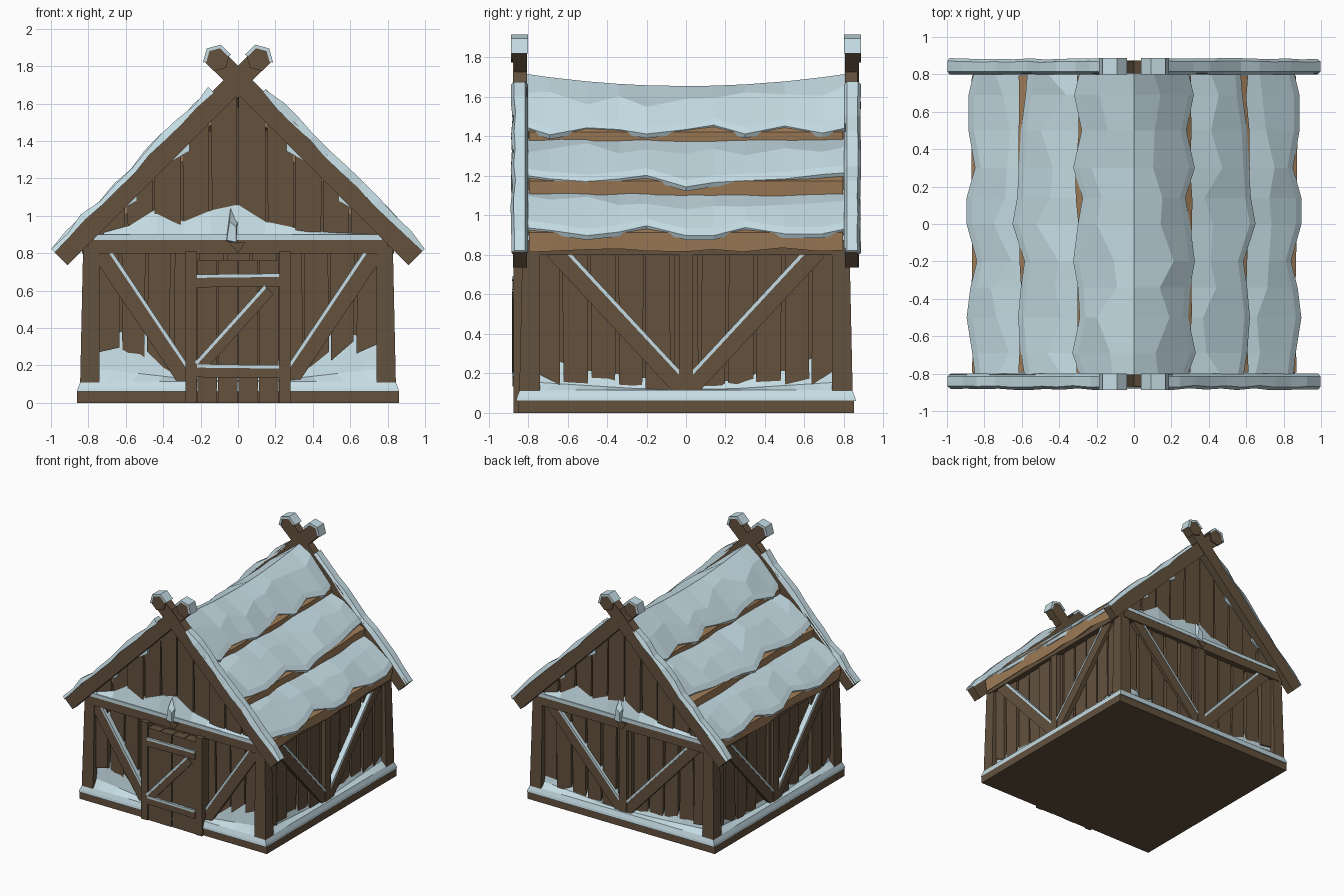
import bpy, bmesh, math, random
from mathutils import Matrix, Vector

if "Cube" in bpy.data.objects:
    bpy.data.objects.remove(bpy.data.objects["Cube"])

random.seed(4)
rnd = random.uniform


def material(name, rgb):
    m = bpy.data.materials.new(name)
    m.diffuse_color = (*rgb, 1)
    m.use_nodes = True
    m.node_tree.nodes["Principled BSDF"].inputs["Base Color"].default_value = m.diffuse_color
    return m


MATS = [material("dark_wood", (0.125, 0.083, 0.048)),
        material("roof_wood", (0.36, 0.21, 0.1)),
        material("snow", (0.56, 0.72, 0.78))]
WOOD, ROOF, SNOW = 0, 1, 2


def finish(name, bm):
    bmesh.ops.recalc_face_normals(bm, faces=bm.faces[:])
    me = bpy.data.meshes.new(name)
    for m in MATS:
        me.materials.append(m)
    bm.to_mesh(me)
    bm.free()
    ob = bpy.data.objects.new(name, me)
    bpy.context.collection.objects.link(ob)
    return ob


def at(wall, u, z, d):
    """Point on a wall: u along it, z up, d outward (0 front, 1 right, 2 back, 3 left)."""
    return Matrix.Rotation(wall * math.pi / 2, 3, 'Z') @ Vector((u, -d, z))


def prisms(name, wall, items):
    """Extruded outlines on a wall; each item is (outline, d_in, d_out, material)."""
    bm = bmesh.new()
    for pts, d0, d1, mat in items:
        a = [bm.verts.new(at(wall, u, z, d0)) for u, z in pts]
        b = [bm.verts.new(at(wall, u, z, d1)) for u, z in pts]
        faces = [bm.faces.new(a), bm.faces.new(b[::-1])]
        n = len(pts)
        faces += [bm.faces.new((a[i], a[(i + 1) % n], b[(i + 1) % n], b[i])) for i in range(n)]
        for f in faces:
            f.material_index = mat
    return finish(name, bm)


def loft(name, rings, mat):
    """Closed solid through a row of equal cross-sections."""
    bm = bmesh.new()
    rows = [[bm.verts.new(p) for p in r] for r in rings]
    n = len(rows[0])
    for a, b in zip(rows, rows[1:]):
        for i in range(n):
            j = (i + 1) % n
            bm.faces.new((a[i], a[j], b[j], b[i]))
    bm.faces.new(rows[0])
    bm.faces.new(rows[-1][::-1])
    for f in bm.faces:
        f.material_index = mat
    return finish(name, bm)


def rect(u0, u1, z0, z1):
    return [(u0, z0), (u1, z0), (u1, z1), (u0, z1)]


def bar(p, q, w0, w1):
    """Outline of a slanted bar, from offset w0 to w1 on its upper side."""
    p, q = Vector(p), Vector(q)
    t = (q - p).normalized()
    n = Vector((-t.y, t.x))
    if n.y < 0:
        n = -n
    return [tuple(v) for v in (p + n * w0, q + n * w0, q + n * w1, p + n * w1)]


def snowy_bar(p, q, w, d0, d1, s=0.014):
    return [(bar(p, q, -w / 2, w / 2), d0, d1, WOOD),
            (bar(p, q, w / 2 - 0.004, w / 2 + s), d0, d1 + 0.003, SNOW)]


def roof_z(u):
    return 1.66 - abs(u) * 0.97


# Plinth and inner body
bm = bmesh.new()
bmesh.ops.create_cube(bm, size=1, matrix=Matrix.Translation((0, 0, 0.031)) @ Matrix.Diagonal((1.72, 1.7, 0.062, 1)))
finish("plinth", bm)
prisms("inner_body", 0, [([(-0.75, 0.05), (0.75, 0.05), (0.75, 0.95), (0, 1.58), (-0.75, 0.95)], -0.75, 0.75, WOOD)])

# Corner posts, a little wider at the foot
for i, (sx, sy) in enumerate([(-1, -1), (1, -1), (1, 1), (-1, 1)]):
    rings = []
    for z, o in ((0.06, 0.845), (0.84, 0.828)):
        rings.append([Vector((sx * x, sy * y, z)) for x, y in ((0.74, 0.74), (o, 0.74), (o, o), (0.74, o))])
    loft(f"corner_post_{i}", rings, WOOD)

for w in range(4):
    side = ("front", "right", "back", "left")[w]
    gable = w % 2 == 0

    # Height of the ragged plank feet along the wall
    def foot(u):
        if w == 0:
            return 0.12 + 0.2 * max(0, abs(u) - 0.2) / 0.4 if abs(u) < 0.6 else 0.32
        return 0.13 + 0.22 * max(0, abs(u) - 0.35) ** 1.3

    # Wall planks with uneven edges and feet, snow showing behind
    planks, n = [], 11
    for i in range(n):
        u0, u1 = (-0.77 + 1.54 * (i + k) / n for k in (0, 1))
        a, b, c, e = (rnd(0.001, 0.014) for _ in range(4))
        planks.append(([(u0 + a, foot(u0) + rnd(-0.06, 0.03)), (u1 - b, foot(u1) + rnd(-0.06, 0.03)),
                        (u1 - c, 0.86), (u0 + e, 0.86)], 0.74, rnd(0.785, 0.808), WOOD))
    prisms(side + "_wall_planks", w, planks)

    # Snow drift on the plinth, banked against the wall
    rings = []
    for i in range(13):
        u = -1 + i / 6
        ramp = 0.12 + (0.09 if w == 0 else 0.05) * max(0, abs(u) - 0.25)
        rings.append([at(w, u * d, zz, d) for d, zz in
                      ((0.7, 0.055), (0.86, 0.06), (0.856, 0.08), (0.842, 0.115), (0.80, ramp),
                       (0.772, foot(u) + rnd(0.03, 0.07)), (0.7, foot(u)))])
    loft(side + "_snow_drift", rings, SNOW)

    # Top beam and slanted braces
    beam = [(rect(-0.8, 0.8, 0.80, 0.875), 0.7, 0.835, WOOD)]
    if gable:
        beam.append((rect(-0.77, 0.77, 0.87, 0.9), 0.7, 0.838, SNOW))
    prisms(side + "_top_beam", w, beam)
    braces = []
    for s in (-1, 1):
        if w == 0:
            p, q = (s * 0.735, 0.8), (s * 0.28, 0.12)
        else:
            p, q = (s * 0.67, 0.82), (s * 0.02, 0.12)
        braces += snowy_bar(p, q, 0.085, 0.74, 0.825)
    if w:
        braces.append((rect(-0.035, 0.035, 0.1, 0.82), 0.74, 0.83, WOOD))
    prisms(side + "_braces", w, braces)

    if not gable:
        continue
    # Gable planks cut to the roof slope
    planks, n = [], 10
    for i in range(n):
        u0, u1 = (-0.75 + 1.5 * (i + k) / n for k in (0, 1))
        a, b = u0 + rnd(0.002, 0.016), u1 - rnd(0.002, 0.016)
        planks.append(([(a, 0.86), (b, 0.86), (u1 - 0.004, roof_z(u1 - 0.004)), (u0 + 0.004, roof_z(u0 + 0.004))],
                       0.7, rnd(0.797, 0.812), WOOD))
    prisms(side + "_gable_planks", w, planks)
    # Snow lying on the gable ledge
    rings = []
    for i, z in enumerate([.91, .95, 1.04, .97, 1.03, 1.06, .97, .94, .92, .91, .9]):
        u = -0.72 + 0.144 * i
        rings.append([at(w, u, zz, d) for d, zz in ((0.7, 0.88), (0.835, 0.88), (0.83, 0.9), (0.803, z), (0.7, z))])
    loft(side + "_gable_snow", rings, SNOW)
    # Small beam end with a snow cap
    clump = [at(w, u, z, 0.80) for u, z in ((-0.07, 0.86), (0, 0.83), (0, 0.98), (-0.04, 1.05))]
    nose = [at(w, u, z, 0.855) for u, z in ((-0.06, 0.87), (-0.01, 0.86), (-0.01, 0.94), (-0.045, 0.97))]
    loft(side + "_snow_clump", [clump, nose], SNOW)
    prisms(side + "_beam_end", w, [([(-0.05, 0.86), (0, 0.8), (0.04, 0.86)], 0.78, 0.845, WOOD)])

    # Crossed barge boards with knobs and snow
    for s in (-1, 1):
        k = 0.003 * s
        p, q = Vector((0.95 * s, 0.775)), Vector((-0.09 * s, 1.815))
        tag = f"{side}_{'right' if s > 0 else 'left'}"
        knob = Vector((-0.112 * s, 1.84))

        def arc(r, a0, a1, m):
            out = []
            for i in range(m):
                a = math.radians(a0 + (a1 - a0) * i / (m - 1))
                out.append((knob.x - s * r * math.cos(a), knob.y + r * math.sin(a)))
            return out

        prisms(tag + "_barge_board", w, [
            (bar(p, q, -0.055, 0.055), 0.805, 0.872 + k, WOOD),
            (arc(0.068, -15, 285, 6), 0.805, 0.882 + k, WOOD),
            (arc(0.078, -15, 165, 4) + arc(0.058, 165, -15, 4), 0.80, 0.887, SNOW)])
        nrm, rings = Vector((s * 0.707, 0.707)), []
        for i in range(11):
            c = p.lerp(q, 0.82 * i / 10)
            hi = 0.068 if i == 0 else rnd(0.064, 0.09)
            lo, out = rnd(0.038, 0.053), rnd(0.878, 0.888)
            ring = [(lo, 0.800), (hi, 0.815), (hi, out - 0.015), (lo, out)]
            rings.append([at(w, *(c + nrm * o), d) for o, d in ring])
        loft(tag + "_barge_snow", rings, SNOW)

# Front door: frame posts, boards, Z bars
door = [(rect(s * 0.25 - 0.03, s * 0.25 + 0.03, 0, 0.81), 0.74, 0.874, WOOD) for s in (-1, 1)]
for i in range(4):
    u = -0.22 + 0.11 * i
    door.append((rect(u + 0.003, u + 0.107, 0.0, 0.765), 0.74, 0.864 + 0.003 * (i % 2), WOOD))
for p, q in (((-0.22, 0.645), (0.22, 0.65)), ((-0.22, 0.165), (0.22, 0.16)), ((0.17, 0.6), (-0.2, 0.19))):
    door += snowy_bar(p, q, 0.055, 0.8, 0.879, 0.014)
prisms("front_door", 0, door)

# Roof: three overlapping courses a side, straight wood under wavy snow
YS = [-0.815, -0.69, -0.5, -0.34, -0.2, 0.0, 0.14, 0.3, 0.5, 0.69, 0.815]
COURSES = [(0.865, 0.925, 0.54, 1.13, [-.015, 0, .03, .01, -.025, .03, .03, -.015, .02, .02, -.01]),
           (0.605, 1.185, 0.26, 1.395, [-.02, 0, .015, .0, -.02, .045, .02, .01, .0, -.025, -.035]),
           (0.30, 1.435, 0.0, 1.655, [-.015, .03, -.01, 0, .025, .0, -.025, .025, -.02, .02, -.01])]
for s in (-1, 1):
    for k, (xl, zl, xh, zh, wave) in enumerate(COURSES):
        wood, snow = [], []
        for y, o in zip(YS, wave):
            top = zh + (0.06 * (y / 0.8) ** 2 if k == 2 else 0)
            j, zj = rnd(-0.004, 0.014), rnd(-0.015, 0.012)
            x, z = xl + o, zl - o * 0.9
            wood.append([Vector((s * a, y * 0.975, b)) for a, b in
                         ((xh, top - 0.04), (xl + j, zl - 0.012), (xl - 0.015 + j, zl - 0.1 + zj), (xh, top - 0.08))])
            m = rnd(0.3, 0.7)
            snow.append([Vector((s * a, y, b)) for a, b in
                         ((xh, top), (xh + (x - xh) * m, top + (z + 0.035 - top) * m + rnd(0.005, 0.03)),
                          (x - 0.03, z + 0.035), (x, z), (x - 0.012, z - 0.022), (xh, top - 0.05))])
        tag = f"{'right' if s > 0 else 'left'}_course_{k + 1}"
        loft("roof_wood_" + tag, wood, ROOF)
        loft("roof_snow_" + tag, snow, SNOW)
